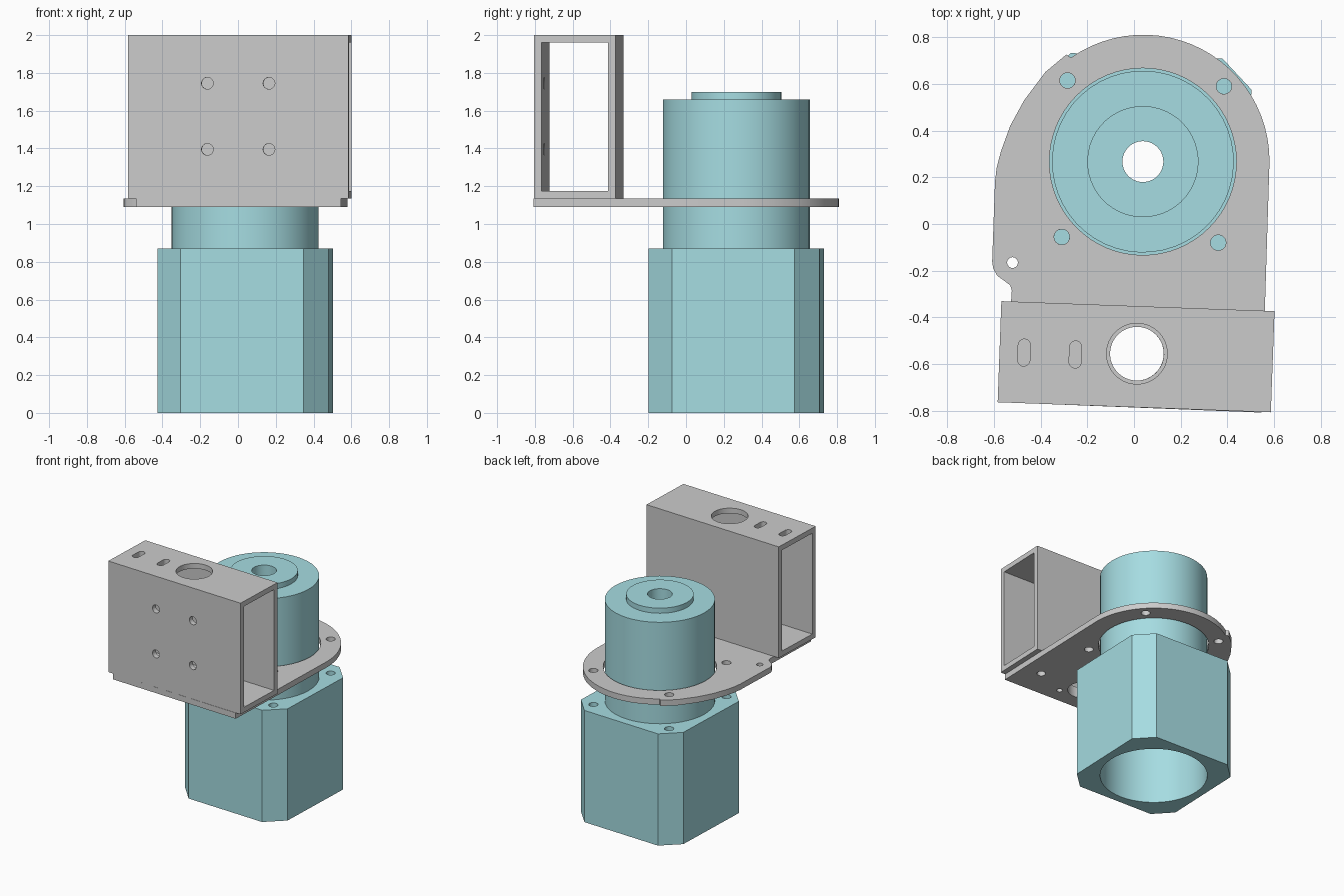
import bpy, bmesh, math
from mathutils import Matrix, Vector

if "Cube" in bpy.data.objects:
    bpy.data.objects.remove(bpy.data.objects["Cube"])

TILT = math.radians(-2.1)          # whole assembly is slightly turned about z
MOTOR = Vector((0.038, 0.267, 0))
TUBE = Vector((0.009, -0.568, 0))

blue = bpy.data.materials.new("light_blue")
blue.diffuse_color = (0.38, 0.72, 0.76, 1)
blue.use_nodes = True
blue.node_tree.nodes["Principled BSDF"].inputs["Base Color"].default_value = blue.diffuse_color


def circle(x, y, r, n=48):
    return [(x + r * math.cos(2 * math.pi * i / n), y + r * math.sin(2 * math.pi * i / n)) for i in range(n)]


def rect(x0, x1, y0, y1):
    return [(x0, y0), (x1, y0), (x1, y1), (x0, y1)]


def slot(x, y, r, half):
    pts = []
    for i in range(26):
        a = math.pi * (i if i < 13 else i - 1) / 12
        pts.append((x + r * math.cos(a), y + r * math.sin(a) + (half if i < 13 else -half)))
    return pts


def add_prism(bm, pts, z0, z1, mat=None):
    """Extrude a counter-clockwise outline from z0 to z1."""
    lo = [bm.verts.new((x, y, z0)) for x, y in pts]
    hi = [bm.verts.new((x, y, z1)) for x, y in pts]
    bm.faces.new(lo[::-1])
    bm.faces.new(hi)
    n = len(pts)
    for i in range(n):
        j = (i + 1) % n
        bm.faces.new((lo[i], lo[j], hi[j], hi[i]))
    if mat:
        bmesh.ops.transform(bm, matrix=mat, verts=lo + hi)


def make(name, bm, loc=(0, 0, 0), rot=0.0):
    bmesh.ops.recalc_face_normals(bm, faces=bm.faces)
    me = bpy.data.meshes.new(name)
    bm.to_mesh(me)
    bm.free()
    ob = bpy.data.objects.new(name, me)
    bpy.context.collection.objects.link(ob)
    ob.location = loc
    ob.rotation_euler.z = rot
    return ob


def solid(name, prisms, cuts, loc=(0, 0, 0), rot=0.0):
    """Join prisms into one part and subtract the cutting prisms."""
    bm, cb = bmesh.new(), bmesh.new()
    for p in prisms:
        add_prism(bm, *p)
    for c in cuts:
        add_prism(cb, *c)
    ob = make(name, bm, loc, rot)
    cutter = make(name + "_cutter", cb, loc, rot)
    cutter.hide_render = True
    mod = ob.modifiers.new("cut", 'BOOLEAN')
    mod.operation, mod.solver, mod.object = 'DIFFERENCE', 'EXACT', cutter
    bpy.context.view_layer.update()
    ob.data = bpy.data.meshes.new_from_object(ob.evaluated_get(bpy.context.evaluated_depsgraph_get()))
    ob.modifiers.clear()
    bpy.data.objects.remove(cutter)
    return ob


def smooth(ob):
    ob.data.polygons.foreach_set("use_smooth", [True] * len(ob.data.polygons))
    ob.data.set_sharp_from_angle(angle=math.radians(30))


BOLTS = [(sx * 0.335, sy * 0.335) for sx in (-1, 1) for sy in (-1, 1)]

# Motor housing: chamfered square, bored through, blind bolt holes on top
h, a = 0.453, 0.325
octagon = [(-a, -h), (a, -h), (h, -a), (h, a), (a, h), (-a, h), (-h, a), (-h, -a)]
housing = solid("motor_housing", [(octagon, 0, 0.87)],
                [(circle(0, 0, 0.389), -0.1, 1.0)] +
                [(circle(x, y, 0.033, 24), 0.57, 1.0) for x, y in BOLTS],
                MOTOR, TILT)

# Spindle barrel: turned profile with a raised boss and a centre bore
profile = [(0.0875, 0.87), (0.389, 0.87), (0.389, 1.66), (0.238, 1.66), (0.238, 1.70), (0.0875, 1.70)]
bm = bmesh.new()
N = 48
rings = [[bm.verts.new((x, y, z)) for x, y in circle(0, 0, r, N)] for r, z in profile]
for k, ring in enumerate(rings):
    nxt = rings[(k + 1) % len(rings)]
    for i in range(N):
        j = (i + 1) % N
        bm.faces.new((ring[i], ring[j], nxt[j], nxt[i]))
barrel = make("spindle_barrel", bm, MOTOR, TILT)

# Mounting plate: round on the motor side, small ear at left, square at the tube
outline = [(-0.54, -0.764), (0.545, -0.807), (0.56, -0.37)]
outline += [(0.04 + 0.54 * math.cos(t), 0.27 + 0.54 * math.sin(t))
            for t in [math.radians(125 * i / 24) for i in range(25)]]
outline += [(-0.29, 0.725), (-0.38, 0.65), (-0.47, 0.53), (-0.53, 0.42), (-0.57, 0.31), (-0.588, 0.24),
            (-0.595, 0.18), (-0.607, -0.16), (-0.603, -0.19), (-0.585, -0.222), (-0.55, -0.247),
            (-0.53, -0.262), (-0.523, -0.285), (-0.526, -0.33)]
turn = Matrix.Rotation(TILT, 4, 'Z')
holes = [(0.038, 0.267, 0.40), (0.012, -0.555, 0.115), (-0.52, -0.165, 0.023),
         (0.40, -0.57, 0.032), (-0.37, -0.545, 0.032)]
for x, y in BOLTS:
    p = MOTOR + turn @ Vector((x, y, 0))
    holes.append((p.x, p.y, 0.033))
for sx in (-1, 1):
    for sy in (-1, 1):
        holes.append((0.012 + sx * 0.13, -0.555 + sy * 0.115, 0.022))
plate = solid("mounting_plate", [(outline, 1.09, 1.135)],
              [(circle(x, y, r, 64 if r > 0.1 else 24), 1.0, 1.2) for x, y, r in holes])

# Rectangular tube: open ends, slots and port on top, four bolt holes in front
L, D, T = 0.585, 0.2165, 0.04
to_front = Matrix.Rotation(math.radians(90), 4, 'X')    # outline (x, z), extruded along -y
tube = solid("rectangular_tube", [(rect(-L, L, -D, D), 1.135, 2.0)],
             [(rect(-1, 1, -D + T, D - T), 1.175, 1.96)], TUBE, TILT)


def cut_more(ob, cuts):
    cb = bmesh.new()
    for c in cuts:
        add_prism(cb, *c)
    cutter = make("tube_cutter", cb, ob.location, ob.rotation_euler.z)
    cutter.hide_render = True
    mod = ob.modifiers.new("cut", 'BOOLEAN')
    mod.operation, mod.solver, mod.object = 'DIFFERENCE', 'EXACT', cutter
    bpy.context.view_layer.update()
    ob.data = bpy.data.meshes.new_from_object(ob.evaluated_get(bpy.context.evaluated_depsgraph_get()))
    ob.modifiers.clear()
    bpy.data.objects.remove(cutter)


cut_more(tube, [(circle(0.003, 0.013, 0.13), 1.9, 2.1), (circle(0.003, 0.013, 0.115), 1.0, 1.3)] +
         [(slot(x, 0, 0.026, 0.032), 1.9, 2.1) for x in (-0.48, -0.26)] +
         [(circle(x, z, 0.031, 24), 0.15, 0.3, to_front) for x in (-0.163, 0.163) for z in (1.395, 1.745)])

for ob in (housing, barrel):
    ob.data.materials.clear()
    ob.data.materials.append(blue)
for ob in (housing, barrel, plate, tube):
    smooth(ob)
